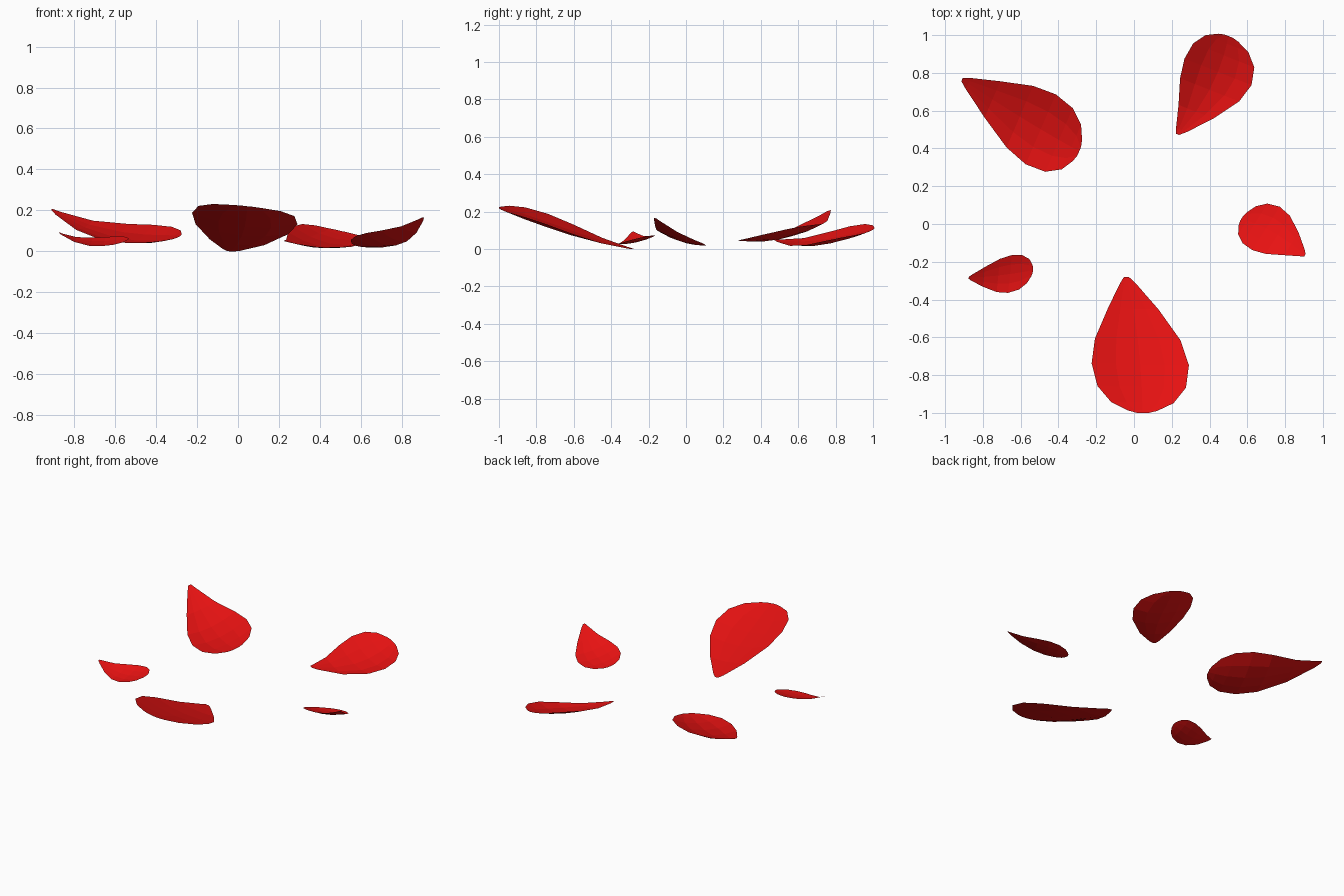
import bpy
from mathutils import Vector

if "Cube" in bpy.data.objects:
    bpy.data.objects.remove(bpy.data.objects["Cube"])

red = bpy.data.materials.new("petal_red")
red.diffuse_color = (0.8, 0.006, 0.006, 1)
red.use_nodes = True
red.node_tree.nodes["Principled BSDF"].inputs["Base Color"].default_value = red.diffuse_color

# shared teardrop outline: position along the petal, relative half width
OUTLINE = [(0, .05), (.05, .16), (.25, .52), (.48, .88), (.66, 1),
           (.82, .91), (.93, .64), (.985, .3), (1, .12)]
MID = .65
COLUMNS = [-1, -.5, 0, .5, 1]


def petal(name, tip, end, side_a, side_b, cup):
    """Curved thin petal through its tip, round end and two widest edge points."""
    tip, end, a, b = map(Vector, (tip, end, side_a, side_b))
    half = (a - b) / 2
    sag = (a + b) / 2 - Vector((0, 0, cup)) - tip.lerp(end, MID)
    verts, faces = [], []
    for u, w in OUTLINE:
        spine = tip.lerp(end, u) + sag * (u * (1 - u) / (MID * (1 - MID)))
        for v in COLUMNS:
            s = v * w
            verts.append(spine + half * s + Vector((0, 0, cup * s * s)))
    n = len(COLUMNS)
    for r in range(len(OUTLINE) - 1):
        for c in range(n - 1):
            i = r * n + c
            faces.append((i, i + 1, i + n + 1, i + n))
    mesh = bpy.data.meshes.new(name)
    mesh.from_pydata(verts, [], faces)
    # petals face upward
    if sum(p.normal.z for p in mesh.polygons) < 0:
        mesh.flip_normals()
    mesh.materials.append(red)
    obj = bpy.data.objects.new(name, mesh)
    bpy.context.collection.objects.link(obj)


# five scattered petals
petal("front_petal", (-.04, -.28, 0), (.045, -1, .22),
      (.29, -.74, .13), (-.225, -.73, .185), .04)
petal("back_left_petal", (-.91, .765, .205), (-.29, .385, .07),
      (-.42, .69, .13), (-.58, .32, .045), .035)
petal("back_right_petal", (.23, .475, .05), (.5, .995, .1),
      (.62, .73, .04), (.265, .87, .12), .042)
petal("right_petal", (.905, -.165, .165), (.57, .03, .03),
      (.63, -.14, .09), (.775, .09, .03), .02)
petal("left_petal", (-.875, -.285, .092), (-.535, -.245, .06),
      (-.65, -.165, .07), (-.67, -.365, .025), .012)
